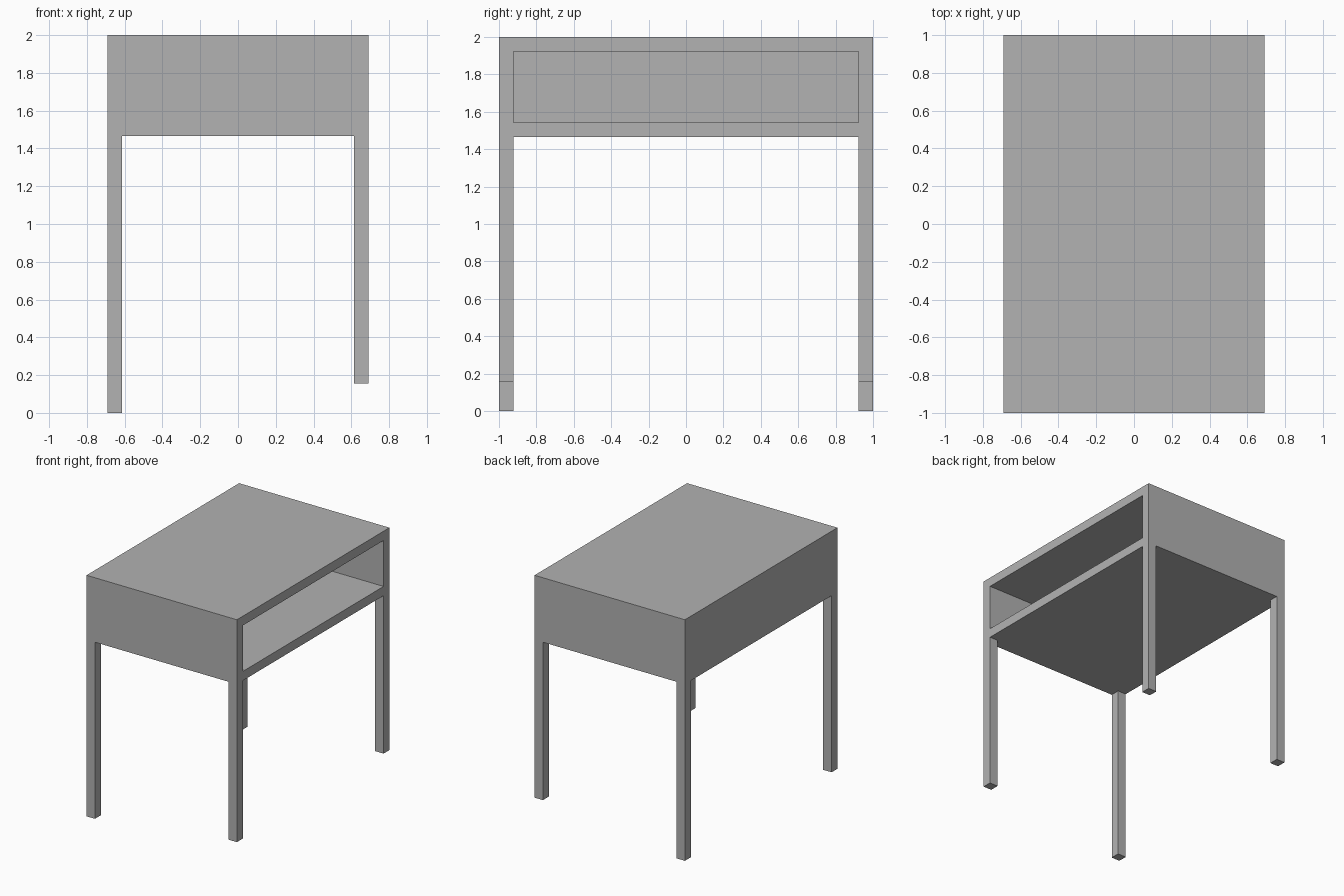
import bpy
import bmesh
from mathutils import Matrix, Vector

cube = bpy.data.objects.get("Cube")
if cube:
    bpy.data.objects.remove(cube, do_unlink=True)

HALF_X, HALF_Y, TOP = 0.69, 1.0, 2.0
BOARD = 0.077          # board thickness and leg width
UNDERSIDE = 1.465
SHORT_LEG_FOOT = 0.155

grey = bpy.data.materials.new("plain grey")
grey.use_nodes = True
grey.diffuse_color = (0.447, 0.447, 0.447, 1)
grey.node_tree.nodes["Principled BSDF"].inputs["Base Color"].default_value = grey.diffuse_color


def box(low, high):
    """A bmesh box between two corners."""
    low, high = Vector(low), Vector(high)
    bm = bmesh.new()
    place = Matrix.Translation((low + high) / 2) @ Matrix.Diagonal((*(high - low), 1))
    bmesh.ops.create_cube(bm, size=1, matrix=place)
    bm.normal_update()
    return bm


def face_towards(bm, direction):
    return max(bm.faces, key=lambda f: f.normal.dot(Vector(direction)))


def finish(bm, name):
    mesh = bpy.data.meshes.new(name)
    bm.to_mesh(mesh)
    bm.free()
    mesh.materials.append(grey)
    obj = bpy.data.objects.new(name, mesh)
    bpy.context.collection.objects.link(obj)


# Cabinet with an open compartment sunk into its left side
bm = box((-HALF_X, -HALF_Y, UNDERSIDE), (HALF_X, HALF_Y, TOP))
opening = face_towards(bm, (1, 0, 0))
bmesh.ops.inset_individual(bm, faces=[opening], thickness=BOARD, use_even_offset=True)
inner = bmesh.ops.extrude_discrete_faces(bm, faces=[opening])["faces"][0]
bmesh.ops.translate(bm, verts=inner.verts, vec=(-(2 * HALF_X - BOARD), 0, 0))
finish(bm, "cabinet")

# Legs, the pair below the opening being shorter
for side, sx, foot in (("right", -1, 0), ("left", 1, SHORT_LEG_FOOT)):
    for end, sy in (("front", -1), ("back", 1)):
        xs = sorted((sx * HALF_X, sx * (HALF_X - BOARD)))
        ys = sorted((sy * HALF_Y, sy * (HALF_Y - BOARD)))
        leg = box((xs[0], ys[0], foot), (xs[1], ys[1], UNDERSIDE))
        hidden_top = face_towards(leg, (0, 0, 1))
        bmesh.ops.delete(leg, geom=[hidden_top], context="FACES_ONLY")
        finish(leg, f"{end}_{side}_leg")
